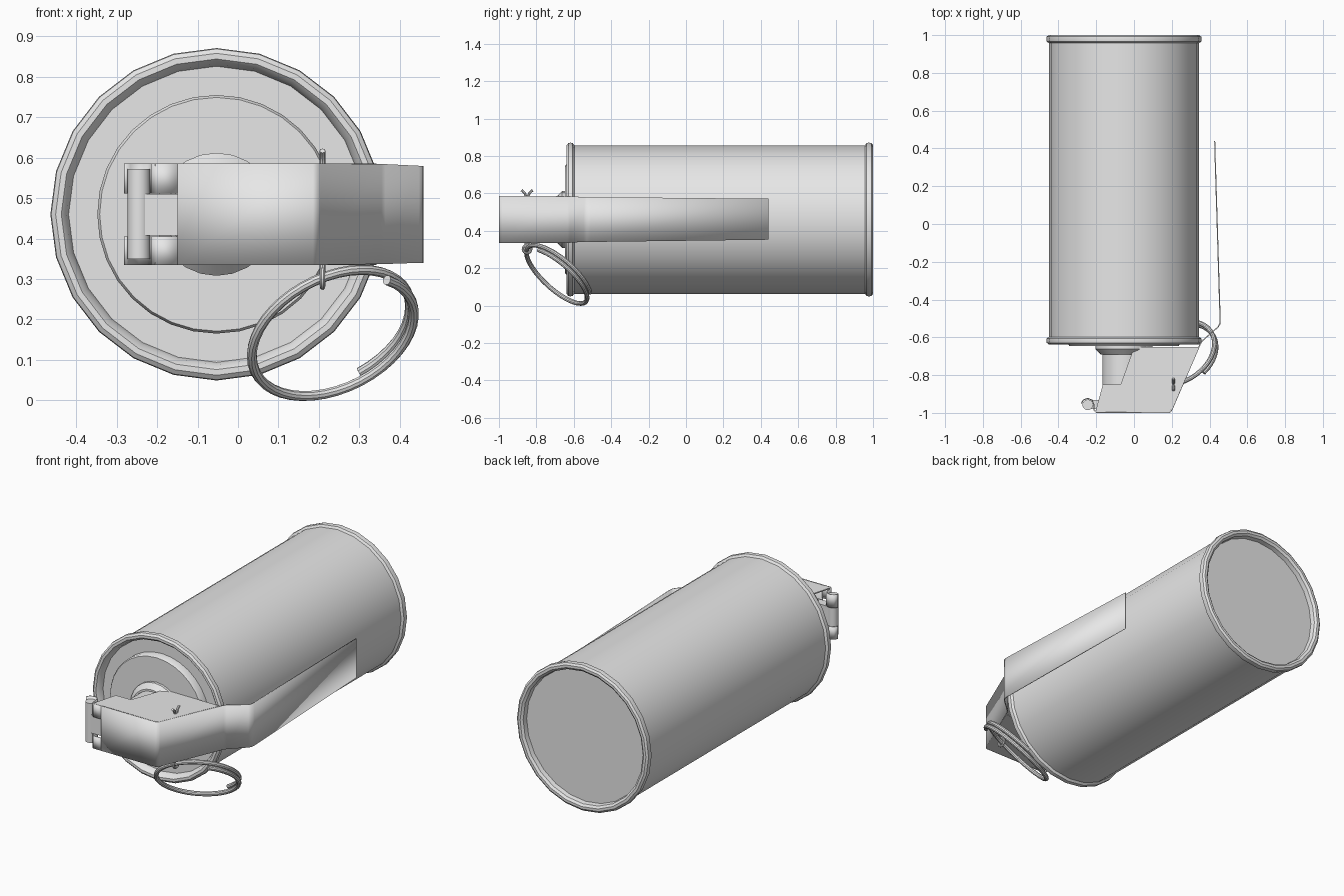
import bpy, bmesh, math
from mathutils import Vector, Matrix

cube = bpy.data.objects.get("Cube")
if cube:
    bpy.data.objects.remove(cube, do_unlink=True)

grey = bpy.data.materials.new("plain_grey_metal")
grey.use_nodes = True
COL = (0.8, 0.8, 0.8, 1)
grey.diffuse_color = COL
grey.node_tree.nodes["Principled BSDF"].inputs["Base Color"].default_value = COL

CX, CZ = -0.053, 0.46   # canister axis, running along y


def finish(name, bm, smooth=True, thick=0):
    bmesh.ops.recalc_face_normals(bm, faces=bm.faces)
    me = bpy.data.meshes.new(name)
    bm.to_mesh(me)
    bm.free()
    me.materials.append(grey)
    ob = bpy.data.objects.new(name, me)
    bpy.context.collection.objects.link(ob)
    if thick:
        mod = ob.modifiers.new("thickness", 'SOLIDIFY')
        mod.thickness = thick
        mod.offset = 0
    if smooth:
        bpy.ops.object.select_all(action='DESELECT')
        ob.select_set(True)
        bpy.context.view_layer.objects.active = ob
        bpy.ops.object.shade_smooth_by_angle(angle=math.radians(35))
    return ob


def lathe(name, profile, n):
    """Spin (radius, y) points around the canister axis and cap both ends."""
    bm = bmesh.new()
    rings = []
    for r, y in profile:
        rings.append([bm.verts.new((CX + r * math.sin(2 * math.pi * i / n), y,
                                    CZ + r * math.cos(2 * math.pi * i / n))) for i in range(n)])
    for a, b in zip(rings, rings[1:]):
        for i in range(n):
            j = (i + 1) % n
            bm.faces.new((a[i], a[j], b[j], b[i]))
    bm.faces.new(rings[0])
    bm.faces.new(rings[-1])
    return finish(name, bm)


def sheet(name, pts, thick=0.006):
    """Bent strip from (x, y, z_low, z_high) stations."""
    bm = bmesh.new()
    rows = [(bm.verts.new((x, y, a)), bm.verts.new((x, y, b))) for x, y, a, b in pts]
    for p, q in zip(rows, rows[1:]):
        bm.faces.new((p[0], q[0], q[1], p[1]))
    return finish(name, bm, True, thick)


def plate(name, pts, z, thick=0.006):
    bm = bmesh.new()
    bm.faces.new([bm.verts.new((x, y, z)) for x, y in pts])
    return finish(name, bm, False, thick)


def box(name, lo, hi):
    bm = bmesh.new()
    lo, hi = Vector(lo), Vector(hi)
    size = hi - lo
    bmesh.ops.create_cube(bm, size=1, matrix=Matrix.Translation((lo + hi) / 2) @ Matrix.Diagonal((*size, 1)))
    return finish(name, bm, False)


def wire(name, pts, r, n=8):
    """Round wire along a path of points."""
    bm = bmesh.new()
    pts = [Vector(p) for p in pts]
    rings, side = [], None
    for i, p in enumerate(pts):
        t = (pts[min(i + 1, len(pts) - 1)] - pts[max(i - 1, 0)]).normalized()
        side = t.orthogonal() if side is None else side - t * side.dot(t)
        side.normalize()
        up = t.cross(side)
        rings.append([bm.verts.new(p + r * (side * math.cos(2 * math.pi * k / n) + up * math.sin(2 * math.pi * k / n)))
                      for k in range(n)])
    for a, b in zip(rings, rings[1:]):
        for k in range(n):
            m = (k + 1) % n
            bm.faces.new((a[k], a[m], b[m], b[k]))
    bm.faces.new(rings[0])
    bm.faces.new(rings[-1])
    return finish(name, bm)


# Canister with rolled rims and recessed ends
lathe("canister", [
    (0.366, -0.60), (0.372, -0.625), (0.384, -0.638), (0.398, -0.638), (0.409, -0.629),
    (0.411, -0.618), (0.409, -0.606), (0.397, -0.597),
    (0.397, 0.957), (0.409, 0.965), (0.411, 0.978), (0.409, 0.992), (0.398, 1.0),
    (0.384, 1.0), (0.372, 0.99), (0.368, 0.965)], 24)

# Raised front disc, collar and fuse body
lathe("front_disc", [(0.295, -0.59), (0.295, -0.638), (0.289, -0.647), (0.15, -0.647)], 32)
lathe("collar", [(0.152, -0.63), (0.152, -0.662), (0.125, -0.69), (0.10, -0.69)], 24)
lathe("fuse_body", [(0.115, -0.67), (0.115, -0.955), (0.105, -0.965)], 24)

# Safety lever: front plate, slanted shoulder and long tail
Z0, Z1 = 0.335, 0.586
sheet("lever", [(-0.15, -0.997, Z0, Z1), (0.185, -0.997, Z0, Z1), (0.194, -0.993, Z0, Z1),
                (0.201, -0.982, Z0, Z1), (0.352, -0.632, Z0 + 0.002, Z1 - 0.002),
                (0.362, -0.618, Z0 + 0.002, Z1 - 0.002), (0.445, -0.545, 0.34, 0.58),
                (0.454, -0.53, 0.34, 0.58), (0.456, -0.51, 0.34, 0.58), (0.427, 0.44, 0.352, 0.571)])
# Side flanges of the lever
flange = [(-0.205, -0.997), (0.188, -0.997), (0.2, -0.982), (0.343, -0.652),
          (0.0, -0.652), (-0.07, -0.848), (-0.165, -0.85)]
for label, z in (("lower", Z0 + 0.003), ("upper", Z1 - 0.003)):
    plate(label + "_flange", flange, z)
# Hooks that wrap behind the hinge pin
hook = [(-0.15, -0.997), (-0.2, -0.997), (-0.212, -0.985), (-0.213, -0.955),
        (-0.222, -0.932), (-0.245, -0.923), (-0.268, -0.931), (-0.279, -0.95)]
for label, a, b in (("lower", Z0, 0.405), ("upper", 0.512, Z1)):
    sheet(label + "_hook", [(x, y, a, b) for x, y in hook])

# Hinge pin and its lug
wire("hinge_pin", [(-0.245, -0.957, 0.35), (-0.245, -0.957, 0.572)], 0.028, 16)
box("hinge_lug", (-0.25, -0.98, 0.407), (-0.09, -0.932, 0.51))

# Split pin: two legs spread at the top, eye at the bottom
PX, PY = 0.209, -0.85
for label, s in (("front", -1), ("rear", 1)):
    wire(label + "_pin_leg", [(PX, PY + s * 0.006, 0.31), (PX, PY + s * 0.006, 0.585),
                              (PX, PY + s * 0.013, 0.602), (PX, PY + s * 0.03, 0.617)], 0.007)
wire("pin_eye", [(PX, PY + 0.022 * math.sin(a), 0.302 + 0.022 * math.cos(a))
                 for a in [2 * math.pi * i / 16 for i in range(17)]], 0.007)

# Pull ring: overlapping turn of wire, hanging tilted from the eye
nrm = Vector((-0.356, 0.62, 0.70)).normalized()
up = Vector((-0.022, -0.16, 0.125))
up = (up - nrm * up.dot(nrm)).normalized()
side = nrm.cross(up)
centre = Vector((0.232, -0.69, 0.166))
path = []
STEPS = 56
for i in range(STEPS + 1):
    f = i / STEPS
    a = math.radians(48 + f * 477)
    path.append(centre + 0.212 * (up * math.cos(a) + side * math.sin(a)) + nrm * (f - 0.5) * 0.034)
wire("pull_ring", path, 0.0125, 10)
